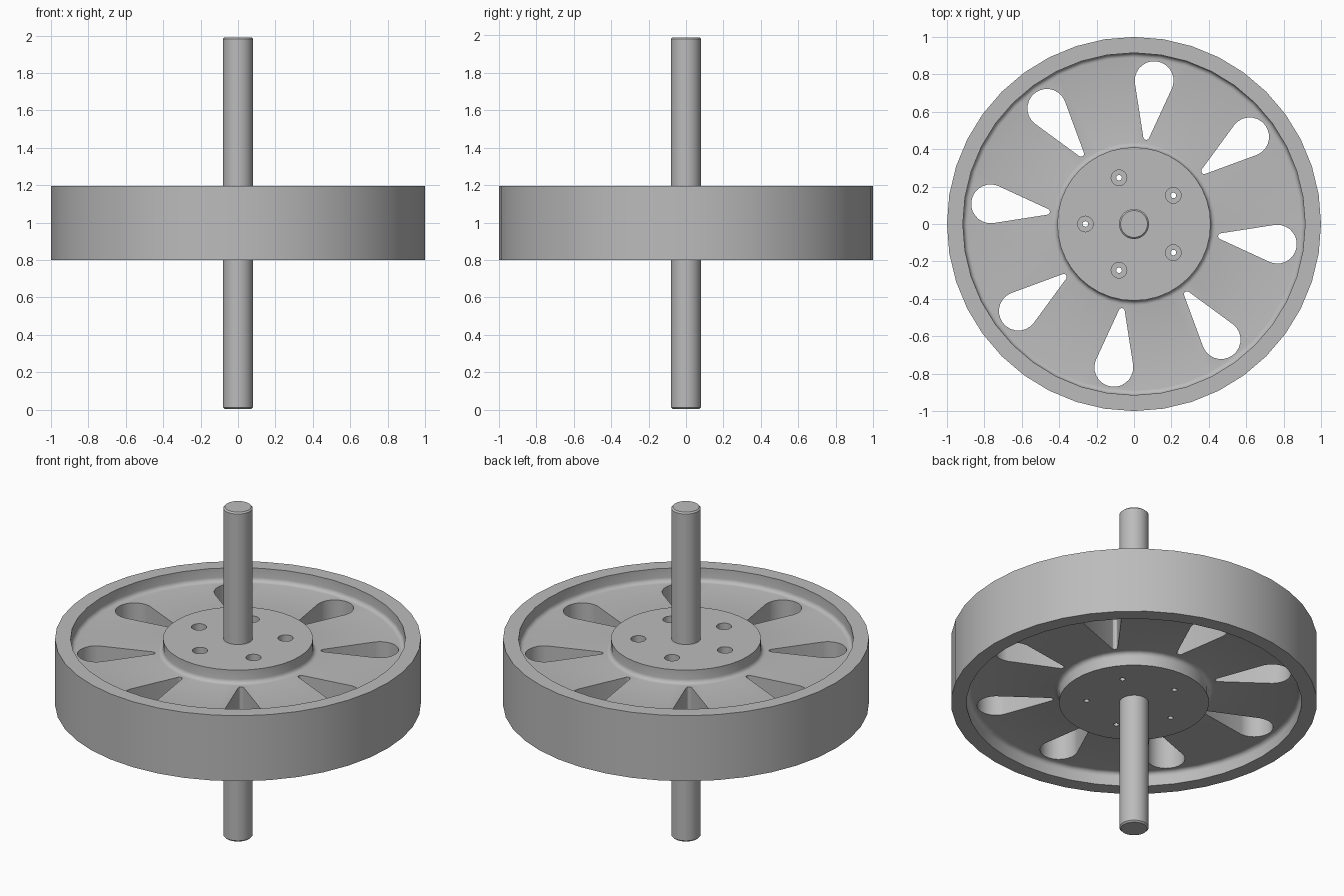
import bpy, bmesh
from math import sin, cos, pi, radians
from mathutils import Matrix, Vector

if "Cube" in bpy.data.objects:
    bpy.data.objects.remove(bpy.data.objects["Cube"], do_unlink=True)

MID = 0.9975          # height of the wheel's middle plane
HALF = 0.1975         # half the wheel's width
WEB = 0.117           # half the web's thickness

metal = bpy.data.materials.new("grey metal")
metal.use_nodes = True
grey = (0.5, 0.5, 0.5, 1)
metal.diffuse_color = grey
metal.node_tree.nodes["Principled BSDF"].inputs["Base Color"].default_value = grey


def lathe(bm, profile, sides, offset=(0, 0, 0)):
    """Spin an (r, z) profile that starts and ends on the axis into a closed solid."""
    rows = []
    for r, z in profile:
        if r == 0:
            rows.append([bm.verts.new(Vector((0, 0, z)) + Vector(offset))] * sides)
        else:
            rows.append([bm.verts.new(Vector((r * cos(2 * pi * i / sides),
                                              r * sin(2 * pi * i / sides), z)) + Vector(offset))
                         for i in range(sides)])
    for low, high in zip(rows, rows[1:]):
        for i in range(sides):
            j = (i + 1) % sides
            corners = list(dict.fromkeys([low[i], low[j], high[j], high[i]]))
            bm.faces.new(corners)


def finish(bm, name):
    bmesh.ops.recalc_face_normals(bm, faces=bm.faces)
    mesh = bpy.data.meshes.new(name)
    bm.to_mesh(mesh)
    bm.free()
    mesh.materials.append(metal)
    obj = bpy.data.objects.new(name, mesh)
    bpy.context.collection.objects.link(obj)
    return obj


def select(obj):
    bpy.ops.object.select_all(action='DESELECT')
    obj.select_set(True)
    bpy.context.view_layer.objects.active = obj


def fillet(cx, cz, radius, start, end, steps=4):
    return [(cx + radius * cos(radians(start + (end - start) * i / steps)),
             cz + radius * sin(radians(start + (end - start) * i / steps)))
            for i in range(steps + 1)]


# Wheel: flush hub and rim with a recessed web, mirrored top to bottom
f = 0.025
hub_r, rim_r = 0.41, 0.915
upper = [(0, HALF), (hub_r, HALF)]
upper += fillet(hub_r + f, WEB + f, f, 180, 270)
upper += fillet(rim_r - f, WEB + f, f, 270, 360)
upper += [(rim_r, HALF), (1, HALF)]
bm = bmesh.new()
lathe(bm, upper + [(r, -z) for r, z in reversed(upper)], 40)
bmesh.ops.translate(bm, verts=bm.verts, vec=(0, 0, MID))
wheel = finish(bm, "wheel")

# Cutter: eight teardrop slots through the web
bm = bmesh.new()
outline = fillet(0.774, 0, 0.104, -102, 102, 14) + fillet(0.47, 0, 0.016, 102, 258, 5)
for k in range(8):
    turn = Matrix.Rotation(radians(82 + 45 * k), 4, 'Z')
    face = bm.faces.new([bm.verts.new(turn @ Vector((x, y, MID - 0.3))) for x, y in outline])
    grown = bmesh.ops.extrude_face_region(bm, geom=[face])
    bmesh.ops.translate(bm, vec=(0, 0, 0.6),
                        verts=[v for v in grown["geom"] if isinstance(v, bmesh.types.BMVert)])

# Cutter: five counterbored bolt holes in the hub
bolt = [(0, -0.3), (0.015, -0.3), (0.015, 0.1), (0.042, 0.1), (0.042, 0.3), (0, 0.3)]
for k in range(5):
    a = radians(180 + 72 * k)
    lathe(bm, bolt, 16, (0.26 * cos(a), 0.26 * sin(a), MID))
cutter = finish(bm, "slot_and_bolt_cutter")
cutter.hide_render = True

cut = wheel.modifiers.new("cut", 'BOOLEAN')
cut.operation = 'DIFFERENCE'
cut.solver = 'EXACT'
cut.object = cutter
select(wheel)
bpy.ops.object.modifier_apply(modifier="cut")
bpy.data.objects.remove(cutter, do_unlink=True)

# Shaft with chamfered ends
bm = bmesh.new()
c, r, low, high = 0.008, 0.08, 0.004, 1.99
lathe(bm, [(0, low), (r - c, low), (r, low + c), (r, high - c), (r - c, high), (0, high)], 32)
shaft = finish(bm, "shaft")

for obj in (wheel, shaft):
    select(obj)
    bpy.ops.object.shade_smooth_by_angle(angle=radians(30))
